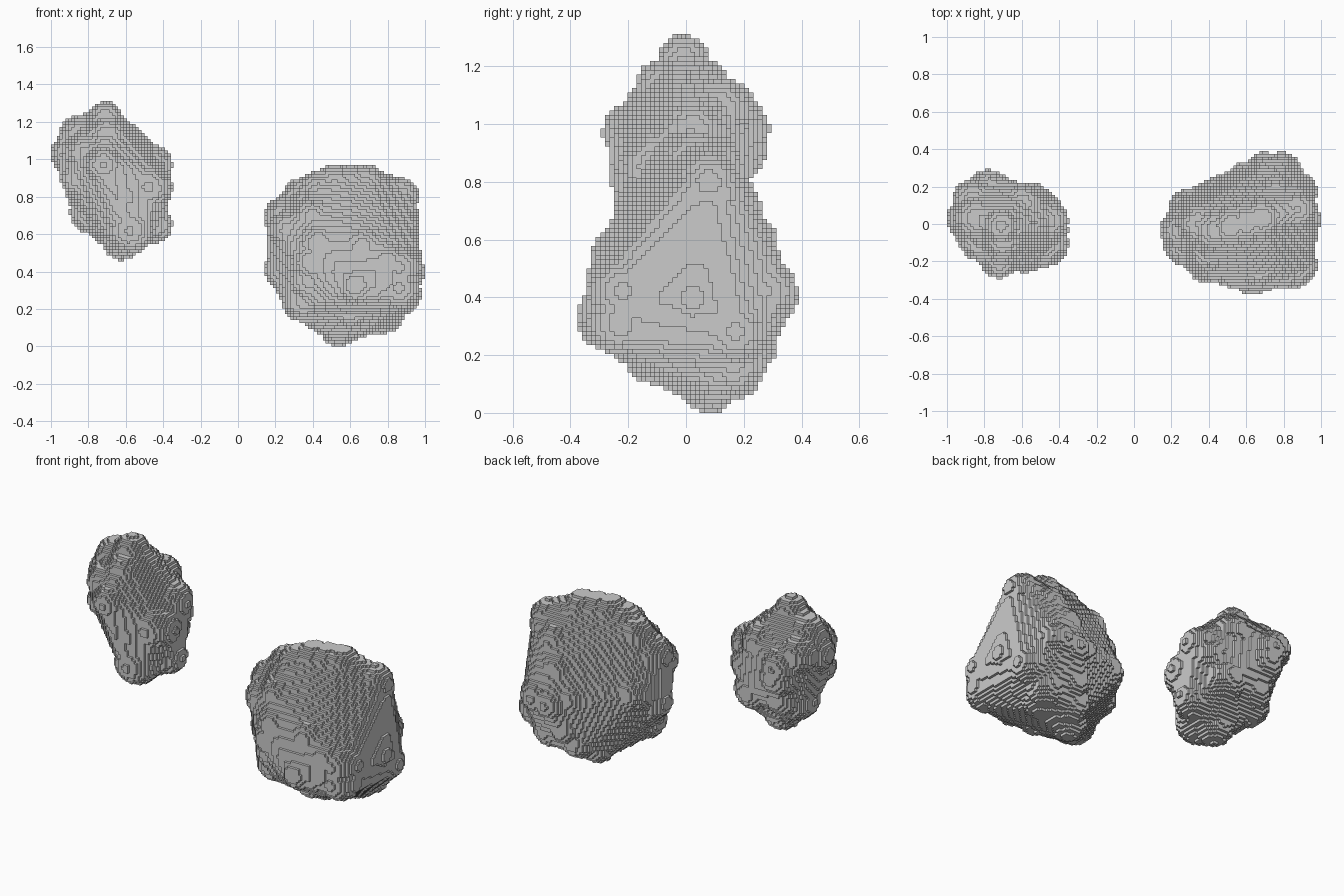
import bpy, bmesh, math
from mathutils import Vector, Matrix

if "Cube" in bpy.data.objects:
    bpy.data.objects.remove(bpy.data.objects["Cube"])

H = 2 / 128  # voxel size


def core_planes(lumps, fill):
    """Face planes of the convex hull around the lumps shrunk by fill."""
    bm = bmesh.new()
    for x, y, z, r in lumps:
        bmesh.ops.create_icosphere(bm, subdivisions=2, radius=r * fill,
                                   matrix=Matrix.Translation((x, y, z)))
    points = [v.co.copy() for v in bm.verts]
    bm.free()
    bm = bmesh.new()
    for p in points:
        bm.verts.new(p)
    bmesh.ops.convex_hull(bm, input=bm.verts[:])
    mid = sum(points, Vector()) / len(points)
    planes = []
    for f in bm.faces:
        f.normal_update()
        n, p = f.normal.copy(), f.verts[0].co
        if n.length < .5:
            continue
        if n.dot(mid - p) > 0:
            n = -n
        planes.append((n.x, n.y, n.z, n.dot(p)))
    bm.free()
    return planes


def voxel_rock(name, lumps, fill):
    """Union of round lumps and a hull core, drawn as cubes."""
    planes = core_planes(lumps, fill)
    lo = [math.floor(min(l[a] - l[3] for l in lumps) / H) for a in range(3)]
    hi = [math.ceil(max(l[a] + l[3] for l in lumps) / H) for a in range(3)]
    cells = set()
    # round lumps
    for x, y, z, r in lumps:
        span = [range(math.floor((c - r) / H), math.ceil((c + r) / H)) for c in (x, y, z)]
        for i in span[0]:
            for j in span[1]:
                for k in span[2]:
                    if ((i + .5) * H - x) ** 2 + ((j + .5) * H - y) ** 2 + ((k + .5) * H - z) ** 2 < r * r:
                        cells.add((i, j, k))
    # core: one vertical span per column
    for i in range(lo[0], hi[0]):
        for j in range(lo[1], hi[1]):
            x, y = (i + .5) * H, (j + .5) * H
            z0, z1 = lo[2] * H, hi[2] * H
            for a, b, c, d in planes:
                rest = d - a * x - b * y
                if c > 1e-6:
                    z1 = min(z1, rest / c)
                elif c < -1e-6:
                    z0 = max(z0, rest / c)
                elif rest < 0:
                    z1 = z0
            for k in range(math.ceil(z0 / H - .5), math.ceil(z1 / H - .5)):
                cells.add((i, j, k))
    # outer cube faces
    index, verts, faces = {}, [], []
    for cell in cells:
        for a in range(3):
            for s in (0, 1):
                near = list(cell)
                near[a] += 2 * s - 1
                if tuple(near) in cells:
                    continue
                quad = []
                for u, v in ((0, 0), (1, 0), (1, 1), (0, 1)):
                    p = list(cell)
                    p[a] += s
                    p[(a + 1) % 3] += u
                    p[(a + 2) % 3] += v
                    p = tuple(p)
                    if p not in index:
                        index[p] = len(verts)
                        verts.append([q * H for q in p])
                    quad.append(index[p])
                faces.append(quad if s else quad[::-1])
    mesh = bpy.data.meshes.new(name)
    mesh.from_pydata(verts, [], faces)
    bpy.context.collection.objects.link(bpy.data.objects.new(name, mesh))


# lower, larger rock
voxel_rock("large_rock", [
    (.52, -.01, .865, .11), (.68, .03, .865, .11), (.87, .08, .80, .10),  # crown
    (.60, .01, .865, .11), (.43, -.03, .83, .11),
    (.25, -.03, .69, .11), (.34, 0, .80, .10), (.25, -.03, .41, .11),  # left
    (.27, -.11, .62, .11), (.30, .07, .50, .12),
    (.86, .10, .76, .10), (.90, .02, .40, .10),  # right
    (.87, .17, .28, .11), (.86, -.22, .42, .12), (.86, -.23, .31, .11),
    (.63, -.27, .33, .11), (.80, -.25, .45, .10), (.40, -.20, .45, .12),  # front
    (.66, -.21, .53, .12), (.40, -.14, .69, .11), (.43, -.20, .55, .12),
    (.38, -.17, .35, .11),
    (.70, .275, .40, .11), (.79, .275, .42, .11), (.70, .20, .58, .12),  # back
    (.60, .21, .44, .12), (.45, .12, .50, .12), (.76, .14, .71, .12),
    (.65, .20, .25, .12), (.54, .08, .10, .10), (.75, .10, .18, .12),  # base
    (.35, -.10, .25, .12), (.60, -.11, .21, .11), (.60, .15, .16, .12),
    (.78, .17, .18, .11),
], .9)

# upper, smaller rock
voxel_rock("small_rock", [
    (-.71, -.01, 1.22, .09), (-.84, .03, 1.12, .12), (-.88, .03, 1.03, .12),  # crown
    (-.70, -.07, 1.12, .11), (-.86, .13, 1.05, .11), (-.60, .11, 1.05, .11),
    (-.72, -.19, .97, .10), (-.48, -.10, .85, .13), (-.46, .02, .97, .11),  # middle
    (-.78, .18, .98, .11), (-.85, -.06, .90, .10), (-.60, -.14, .80, .11),
    (-.82, -.09, 1.03, .11), (-.50, .06, .88, .12), (-.76, .16, .91, .12),
    (-.58, -.13, .62, .13), (-.62, -.06, .57, .11), (-.45, -.03, .65, .10),  # base
    (-.55, .10, .75, .12), (-.78, .03, .72, .12), (-.74, .09, .76, .12),
], .86)
